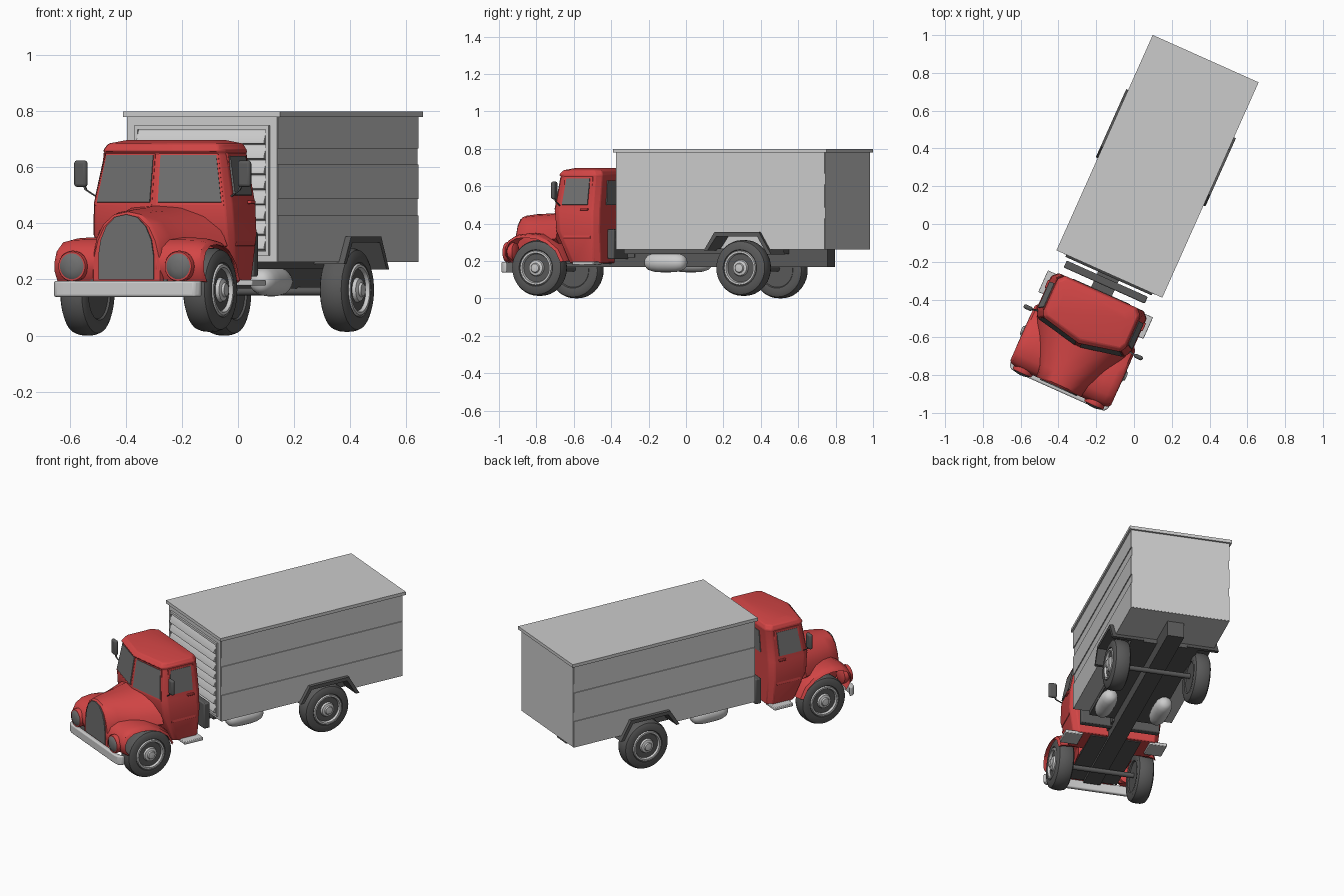
import bpy, bmesh, math
from mathutils import Vector, Matrix

if "Cube" in bpy.data.objects:
    bpy.data.objects.remove(bpy.data.objects["Cube"])

def material(name, c):
    m = bpy.data.materials.new(name)
    m.diffuse_color = (*c, 1)
    m.use_nodes = True
    m.node_tree.nodes["Principled BSDF"].inputs["Base Color"].default_value = m.diffuse_color
    return m
RED = material("red_paint", (0.65, 0.06, 0.06))
DARK = material("dark_rubber", (0.1, 0.1, 0.1))
GLASS = material("dark_glass", (0.16, 0.16, 0.16))

def mesh(name, verts, faces, mat=None, mirror=False, bevel=0, segs=2):
    bm = bmesh.new()
    vs = [bm.verts.new(v) for v in verts]
    for f in faces:
        bm.faces.new([vs[i] for i in f])
    bmesh.ops.remove_doubles(bm, verts=bm.verts, dist=1e-5)
    bmesh.ops.recalc_face_normals(bm, faces=bm.faces)
    me = bpy.data.meshes.new(name)
    bm.to_mesh(me)
    bm.free()
    ob = bpy.data.objects.new(name, me)
    bpy.context.collection.objects.link(ob)
    if mat:
        me.materials.append(mat)
    if bevel:
        b = ob.modifiers.new("bevel", 'BEVEL')
        b.width, b.segments, b.limit_method = bevel, segs, 'ANGLE'
    if mirror:
        ob.modifiers.new("mirror", 'MIRROR').use_bisect_axis[0] = False
    return ob

def loft(name, rings, mat=None, closed=True, caps=True, **kw):
    n = len(rings[0])
    faces = []
    for r in range(len(rings) - 1):
        for i in range(n if closed else n - 1):
            j = (i + 1) % n
            faces.append((r*n + i, r*n + j, (r+1)*n + j, (r+1)*n + i))
    if caps:
        faces += [tuple(range(n)), tuple(range((len(rings)-1)*n, len(rings)*n))]
    return mesh(name, [p for r in rings for p in r], faces, mat, **kw)

def box(name, lo, hi, mat=None, **kw):
    rings = [[(lo[0], lo[1], z), (hi[0], lo[1], z), (hi[0], hi[1], z), (lo[0], hi[1], z)] for z in (lo[2], hi[2])]
    return loft(name, rings, mat, **kw)

def extrude_x(name, pts, x0, x1, mat=None, **kw):
    return loft(name, [[(x, y, z) for y, z in pts] for x in (x0, x1)], mat, **kw)

def lathe(name, prof, c, mat=None, axis='x', sign=1, n=36, **kw):
    """Spin (radius, offset) points about the x or y axis through c."""
    rings = []
    for r, a in prof:
        ring = []
        for k in range(n):
            u, v = max(r, 1e-4)*math.cos(2*math.pi*k/n), max(r, 1e-4)*math.sin(2*math.pi*k/n)
            p = (a*sign, u, v) if axis == 'x' else (u, a*sign, v)
            ring.append(tuple(c[i] + p[i] for i in range(3)))
        rings.append(ring)
    return loft(name, rings, mat, **kw)

def both(half):
    """Close a half outline that starts and ends at x = 0."""
    return half + [(-x, y, z) for x, y, z in half[-2:0:-1]]

# Cab shell: plan outline at rising heights (z, half width, nose, corner, rear)
KEYS = [(.19, .255, -.60, -.58, -.40), (.36, .277, -.70, -.65, -.40), (.47, .272, -.712, -.66, -.40),
        (.65, .238, -.682, -.638, -.40), (.66, .24, -.70, -.65, -.398), (.685, .228, -.675, -.63, -.41),
        (.697, .18, -.61, -.58, -.45)]
def plan(z):
    for a, b in zip(KEYS, KEYS[1:]):
        if a[0] <= z <= b[0]:
            t = (z - a[0]) / (b[0] - a[0])
            _, w, nose, cor, rear = [p + (q - p)*t for p, q in zip(a, b)]
            return [(0, nose, z), (w*.93, cor, z), (w, cor + .03, z), (w, rear - .03, z), (w - .03, rear, z), (0, rear, z)]
loft("cab_shell", [both(plan(k[0])) for k in KEYS], RED, bevel=.006)

def panel(name, i, f0, f1, z0, z1, d, mat, bevel=0):
    """Thin mirrored slab lying on side i of the cab shell."""
    c = []
    for z, f in ((z0, f0), (z0, f1), (z1, f1), (z1, f0)):
        p = plan(z)
        c.append(Vector(p[i]).lerp(Vector(p[i+1]), f))
    n = (c[1] - c[0]).cross(c[3] - c[0]).normalized()
    return loft(name, [[tuple(v + n*k) for v in c] for k in (-.008, d)], mat, mirror=True, bevel=bevel)
panel("windshield_frame", 0, .03, .99, .465, .65, .002, RED)
panel("windshield", 0, .06, .96, .475, .643, .005, GLASS)
panel("door", 2, .0, .93, .32, .652, .004, RED, .003)
panel("door_window", 2, .08, .84, .5, .64, .007, GLASS)
panel("rear_window", 4, .3, 1, .5, .63, .004, GLASS)
box("door_handle", (.27, -.50, .47), (.284, -.455, .482), RED, mirror=True, bevel=.003)

# Hood: arched sections from the grille back to the windshield
def arch(y, w, top, wb, ws=None):
    ws = ws or w
    return both([(0, y, top), (.4*w, y, top - .01), (.72*w, y, top - .045), (.92*w, y, top - .095),
                 (ws, y, top - .15), (wb, y, .25), (wb, y, .19), (0, y, .19)])
loft("hood", [arch(-.95, .122, .432, .13, .126), arch(-.94, .132, .442, .135), arch(-.88, .15, .45, .14),
              arch(-.78, .195, .455, .15), arch(-.65, .26, .47, .16)], RED)
g = [(x*.88, -.95, .2 + (z - .19)*.96) for x, _, z in arch(0, .122, .432, .122, .122)]
loft("grille", [[(x, y + k, z) for x, y, z in g] for k in (.01, -.006)], GLASS)

# Front fenders: rounded section swept over the wheel
path = [(-.925, .195), (-.95, .235), (-.95, .275), (-.93, .315), (-.885, .342), (-.82, .35), (-.75, .344),
        (-.68, .318), (-.62, .27), (-.585, .20)]
rings = []
for y, z in path:
    d = Vector((-.755 - y, .17 - z)).normalized()
    sec = [(.10, 0), (.2, 0), (.25, .006), (.28, .02), (.292, .045), (.284, .045), (.27, .028), (.2, .018), (.10, .018)]
    rings.append([(x, y + d.x*k*.6, z + d.y*k*.6) for x, k in sec])
loft("front_fender", rings, RED, mirror=True)
lathe("headlight_ring", [(.03, .05), (.05, .04), (.056, -.005), (.052, -.014), (.046, -.014)],
      (.208, -.95, .247), RED, 'y', mirror=True)
lathe("headlight_lens", [(.046, .0), (.046, -.014), (.036, -.021), (.018, -.025), (0, -.026)],
      (.208, -.95, .247), GLASS, 'y', mirror=True)

# Bumper with swept back ends
b = [(0, -.972), (.24, -.972), (.272, -.966), (.287, -.945), (.285, -.925), (.265, -.935), (.235, -.945), (0, -.945)]
loft("bumper", [both([(x, y, z) for x, y in b]) for z in (.138, .195)], bevel=.008, segs=3)

# Mirrors and steps
box("mirror_head", (.295, -.645, .53), (.345, -.622, .625), DARK, mirror=True, bevel=.011, segs=3)
loft("mirror_stalk", [[(x + a, y + c, z) for a, c in ((-.004, -.004), (.004, -.004), (.004, .004), (-.004, .004))]
     for x, y, z in ((.262, -.625, .495), (.3, -.634, .52), (.318, -.634, .56))], DARK, mirror=True)
box("cab_step", (.2, -.535, .178), (.305, -.41, .198), mirror=True, bevel=.004)

# Chassis
box("chassis_beam", (-.05, -.93, .168), (.05, .845, .264), DARK)
box("cab_floor", (-.15, -.93, .185), (.15, -.42, .2), DARK)
box("cargo_subfloor", (-.2, -.28, .237), (.2, .62, .268), DARK)
box("cab_rear_plate", (-.235, -.362, .21), (.235, -.322, .37), DARK, bevel=.006)
box("cab_mount", (-.06, -.42, .22), (.06, -.28, .3), DARK)
cap = [(.003, -.12), (.025, -.115), (.04, -.1), (.049, -.07), (.052, -.03), (.052, .03), (.049, .07), (.04, .1), (.025, .115), (.003, .12)]
lathe("fuel_tank", cap, (.163, -.05, .192), None, 'y', n=24, mirror=True)

# Wheels and axles
TYRE = [(.09, -.04), (.095, -.047), (.125, -.05), (.142, -.041), (.149, -.022), (.15, 0), (.149, .022), (.142, .041),
        (.125, .05), (.098, .05), (.09, .04)]
RIM = [(0, -.005), (.085, -.02), (.094, -.03), (.094, .046), (.09, .053), (.08, .053), (.073, .034), (.055, .038),
       (.046, .036), (.04, .052), (.026, .056), (.022, .064), (0, .066)]
for end, y in (("front", -.755), ("rear", .44)):
    lathe(end + "_axle", [(.015, -.23), (.015, .23)], (0, y, .158), DARK, n=12)
    for side, s, z in (("right", 1, .163), ("left", -1, .15)):
        lathe(f"{end}_{side}_tyre", TYRE, (s*.24, y, z), DARK, sign=s)
        lathe(f"{end}_{side}_rim", RIM, (s*.24, y, z), sign=s)

# Cargo box: core and raised boards, open over the rear wheels
core = box("cargo_core", (-.291, -.285, .265), (.291, .942, .785))
low = box("cargo_board_low", (-.296, -.283, .263), (.296, .94, .428))
box("cargo_board_middle", (-.296, -.283, .487), (.296, .94, .61))
box("cargo_board_top", (-.296, -.283, .668), (.296, .94, .782))
box("cargo_roof", (-.307, -.295, .78), (.307, .954, .8))
well = [(.255, .2), (.255, .26), (.312, .34), (.556, .34), (.615, .24), (.615, .2)]
for s in (1, -1):
    cutter = extrude_x("wheel_well_cutter", well, s*.16, s*.4)
    cutter.hide_render = True
    cutter.hide_set(True)
    for o in (core, low):
        m = o.modifiers.new("wheel_well", 'BOOLEAN')
        m.object, m.solver = cutter, 'EXACT'
guard = [(.24, .255), (.303, .354), (.565, .354), (.635, .236), (.612, .236), (.553, .332), (.315, .332), (.262, .255)]
extrude_x("rear_mudguard", guard, .13, .318, DARK, mirror=True)

# Louvred front wall with frame
for n, lo, hi in (("top", (-.263, .735), (.263, .75)), ("bottom", (-.263, .285), (.263, .3)),
                  ("left", (-.263, .3), (-.25, .735)), ("right", (.25, .3), (.263, .735))):
    box("front_frame_" + n, (lo[0], -.296, lo[1]), (hi[0], -.28, hi[1]))
for k in range(8):
    z = .302 + k*.054
    extrude_x(f"front_louvre_{k}", [(-.28, z), (-.307, z + .006), (-.307, z + .014), (-.287, z + .05), (-.28, z + .05)], -.25, .25)

# Turn the whole truck to its parked heading and smooth it
turn = Matrix.Translation((-.01, .0045, 0)) @ Matrix.Rotation(math.radians(-24.1), 4, 'Z')
bpy.ops.object.select_all(action='DESELECT')
for o in bpy.context.collection.objects:
    o.matrix_world = turn @ o.matrix_world
    if not o.hide_render:
        o.select_set(True)
        bpy.context.view_layer.objects.active = o
bpy.ops.object.shade_smooth_by_angle(angle=math.radians(35))
